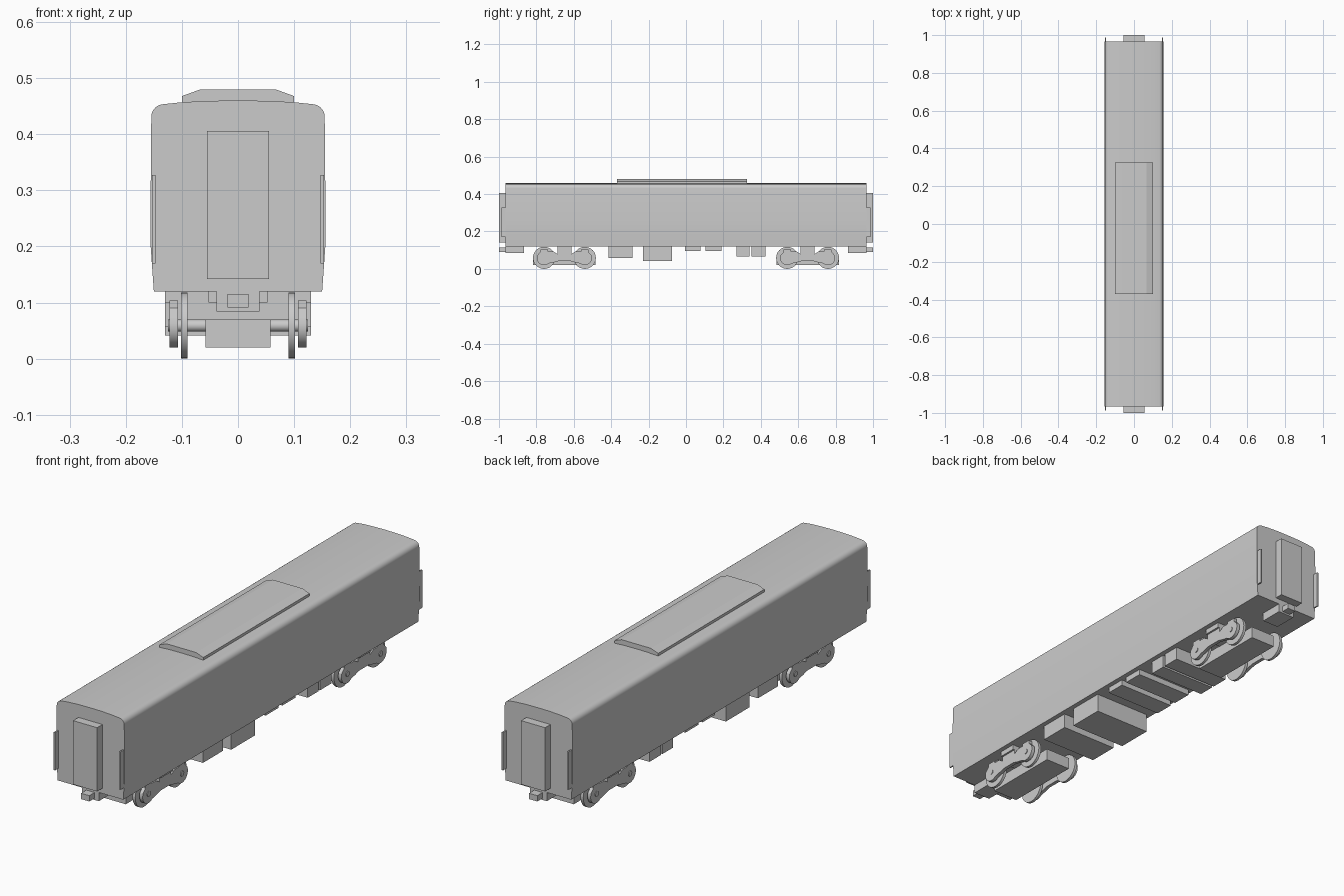
import bpy, math

if "Cube" in bpy.data.objects:
    bpy.data.objects.remove(bpy.data.objects["Cube"])


def extrude(name, pts, a, b, axis):
    """Extrude a 2D profile: axis 'y' takes (x, z) points, axis 'x' takes (y, z)."""
    n = len(pts)
    put = (lambda p, t: (p[0], t, p[1])) if axis == 'y' else (lambda p, t: (t, p[0], p[1]))
    verts = [put(p, t) for t in (a, b) for p in pts]
    faces = [tuple(range(n)), tuple(range(2 * n - 1, n - 1, -1))]
    faces += [(i, i + n, (i + 1) % n + n, (i + 1) % n) for i in range(n)]
    area = sum(pts[i][0] * pts[(i + 1) % n][1] - pts[(i + 1) % n][0] * pts[i][1] for i in range(n))
    flip = (area < 0) if axis == 'y' else (area > 0)
    if flip:
        faces = [f[::-1] for f in faces]
    me = bpy.data.meshes.new(name)
    me.from_pydata(verts, [], faces)
    ob = bpy.data.objects.new(name, me)
    bpy.context.collection.objects.link(ob)
    return ob


def box(name, x0, x1, y0, y1, z0, z1):
    return extrude(name, [(x0, z0), (x1, z0), (x1, z1), (x0, z1)], y0, y1, 'y')


def arc(cx, cz, r, a0, a1, n):
    return [(cx + r * math.cos(math.radians(a0 + (a1 - a0) * i / n)),
             cz + r * math.sin(math.radians(a0 + (a1 - a0) * i / n))) for i in range(n + 1)]


def disc(name, y, z, r, x0, x1, n=32):
    ob = extrude(name, arc(y, z, r, 0, 360 * (n - 1) / n, n - 1), x0, x1, 'x')
    smooth(ob)
    return ob


def smooth(ob):
    bpy.ops.object.select_all(action='DESELECT')
    ob.select_set(True)
    bpy.context.view_layer.objects.active = ob
    bpy.ops.object.shade_smooth_by_angle(angle=math.radians(30))


def mirrored(half):
    return half + [(-x, z) for x, z in reversed(half) if abs(x) > 1e-6]


# Car body shell
half = [(0.15, 0.12), (0.156, 0.205), (0.156, 0.26)]
half += arc(0.132, 0.431, 0.0225, 0, 84, 7) + [(0.1, 0.457), (0.05, 0.4595), (0, 0.46)]
smooth(extrude("car_body", mirrored(half), -0.965, 0.965, 'y'))

# Roof air conditioning unit
extrude("roof_unit", mirrored([(0.1, 0.45), (0.1, 0.468), (0.067, 0.48)]), -0.37, 0.325, 'y')

# Car ends: gangway, coupler, corner plates
for s in (-1, 1):
    def end_box(name, x0, x1, y0, y1, z0, z1):
        box(name, x0, x1, min(s * y0, s * y1), max(s * y0, s * y1), z0, z1)
    end_box("gangway", -0.055, 0.055, 0.96, 1.0, 0.142, 0.406)
    end_box("coupler_mount", -0.038, 0.038, 0.865, 0.965, 0.084, 0.122)
    end_box("coupler", -0.019, 0.019, 0.96, 1.0, 0.091, 0.115)
    for k in (-1, 1):
        cx = k * 0.15
        end_box("corner_plate", cx - 0.003, cx + 0.003, 0.96, 0.987, 0.17, 0.327)

# Underfloor equipment cases
for y0, y1, z0 in [(-0.415, -0.285, 0.057), (-0.23, -0.075, 0.041), (-0.005, 0.078, 0.096),
                   (0.105, 0.19, 0.096), (0.27, 0.34, 0.065), (0.35, 0.425, 0.065)]:
    box("equipment_case", -0.13, 0.13, y0, y1, z0, 0.122)

# Bogies
AXLE, ZC = 0.109, 0.059
for yc in (-0.65, 0.65):
    box("bogie_core", -0.058, 0.058, yc - 0.167, yc + 0.167, 0.02, 0.07)
    box("bolster", -0.122, 0.122, yc - 0.038, yc + 0.038, 0.068, 0.1)
    # Side frame outline, dog-bone shaped around the axle boxes
    fh = [(0.0, 0.042), (0.03, 0.042), (0.06, 0.034)] + arc(AXLE, ZC, 0.039, 230, 380, 10)
    fh += [(AXLE + 0.02, 0.09), (AXLE + 0.02, 0.104), (AXLE - 0.02, 0.104),
           (AXLE - 0.02, 0.094), (0.06, 0.094), (0.035, 0.078), (0.0, 0.078)]
    outline = fh + [(-y, z) for y, z in reversed(fh[1:-1])]
    for k in (-1, 1):
        xs = sorted((k * 0.107, k * 0.122))
        smooth(extrude("side_frame", [(y + yc, z) for y, z in outline], xs[0], xs[1], 'x'))
        xs = sorted((k * 0.052, k * 0.13))
        box("air_spring", xs[0], xs[1], yc - 0.038, yc + 0.038, 0.099, 0.122)
    for a in (-AXLE, AXLE):
        disc("axle", yc + a, ZC, 0.011, -0.125, 0.125, 16)
        for k in (-1, 1):
            xs = sorted((k * 0.09, k * 0.102))
            disc("wheel", yc + a, ZC, 0.059, xs[0], xs[1])
